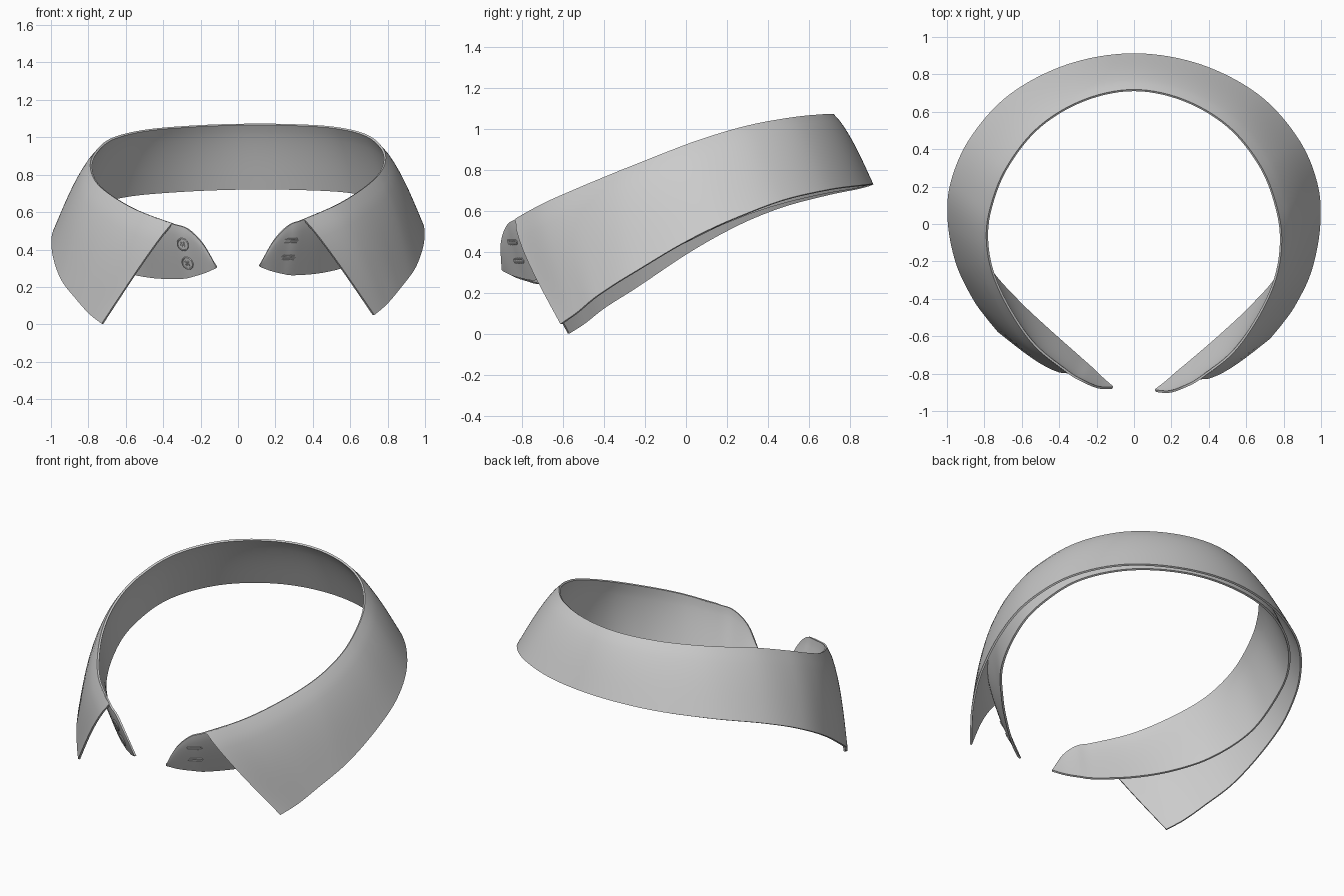
import bpy, bmesh, math
from mathutils import Vector, Matrix
from mathutils.bvhtree import BVHTree

if "Cube" in bpy.data.objects:
    bpy.data.objects.remove(bpy.data.objects["Cube"])

# Guide curves of the right half, from centre back to centre front
FOLD = [(0, .715, 1.068), (.27, .66, 1.062), (.51, .515, 1.043), (.68, .30, 1.0), (.765, .08, .928),
        (.785, -.1, .855), (.75, -.29, .775), (.655, -.49, .695), (.525, -.67, .62), (.35, -.81, .55)]
LEAF = [(0, .907, .728), (.35, .85, .717), (.66, .69, .69), (.87, .46, .632), (.975, .22, .535),
        (.99, 0, .42), (.945, -.23, .275), (.86, -.41, .16), (.79, -.51, .08), (.725, -.59, .026)]
STAND = [(0, .87, .722), (.32, .82, .715), (.605, .66, .693), (.80, .43, .64), (.875, .17, .55),
         (.865, -.03, .46), (.775, -.25, .375), (.625, -.425, .305), (.46, -.58, .265), (.30, -.72, .255)]
# Rounded tab of the stand, in front of the leaf
TAB_TOP = [(.27, -.855, .52), (.19, -.885, .44), (.115, -.885, .312)]
TAB_LOW = [(.23, -.78, .266), (.17, -.835, .283), (.115, -.88, .306)]
THICK = .012


def skew(p):
    """Slight left/right difference of the worn collar."""
    front = min(1, max(0, (.3 - p.y) / .6))
    return Vector((p.x, p.y - .018 * math.tanh(4 * p.x) * front, p.z + (.018 + .014 * front) * p.x))


def full_curve(half, steps=10):
    """Mirror a half curve and sample it as a Catmull-Rom spline."""
    right = [Vector(p) for p in half]
    pts = [Vector((-p.x, p.y, p.z)) for p in reversed(right[1:])] + right
    pts = [2 * pts[0] - pts[1]] + pts + [2 * pts[-1] - pts[-2]]
    out = []
    for i in range(1, len(pts) - 2):
        a, b, c, d = pts[i - 1:i + 3]
        for k in range(steps):
            t = k / steps
            out.append(.5 * (2 * b + (c - a) * t + (2 * a - 5 * b + 4 * c - d) * t * t
                             + (3 * b - a - 3 * c + d) * t ** 3))
    return out + [pts[-2]]


def add_object(name, bm, thickness=0):
    mesh = bpy.data.meshes.new(name)
    bmesh.ops.recalc_face_normals(bm, faces=bm.faces)
    bm.to_mesh(mesh)
    bm.free()
    ob = bpy.data.objects.new(name, mesh)
    bpy.context.collection.objects.link(ob)
    bpy.ops.object.select_all(action='DESELECT')
    ob.select_set(True)
    bpy.context.view_layer.objects.active = ob
    if thickness:
        mod = ob.modifiers.new("thickness", 'SOLIDIFY')
        mod.thickness = thickness
        mod.offset = 0
        bpy.ops.object.modifier_apply(modifier=mod.name)
    bpy.ops.object.shade_smooth_by_angle(angle=math.radians(40))
    return ob


def cloth_band(name, top, low, bulge, rows=10):
    """Cloth sheet between two guide curves, given thickness; returns a search tree."""
    bm = bmesh.new()
    cols = []
    for a, b in zip(full_curve(top), full_curve(low)):
        outward = Vector((a.x, a.y, 0)).normalized()
        col = []
        for r in range(rows + 1):
            t = r / rows
            p = a.lerp(b, t) + outward * bulge * (b - a).length * math.sin(math.pi * t ** .65)
            col.append(bm.verts.new(skew(p)))
        cols.append(col)
    for c, d in zip(cols, cols[1:]):
        for r in range(rows):
            bm.faces.new((c[r], d[r], d[r + 1], c[r + 1]))
    bm.normal_update()
    tree = BVHTree.FromBMesh(bm)
    add_object(name, bm, THICK)
    return tree


cloth_band("collar_leaf", FOLD, LEAF, .045)
stand = cloth_band("collar_stand", FOLD + TAB_TOP, STAND + TAB_LOW, .03)


def on_tab(x, z):
    """Frame on the outer face of the stand: local z outward, local x level."""
    hit, n, _, _ = stand.ray_cast(Vector((x, -2, z)), Vector((0, 1, 0)))
    if n.y > 0:
        n = -n
    side = Vector((0, 0, 1)).cross(n).normalized()
    m = Matrix((side, n.cross(side), n)).transposed().to_4x4()
    m.translation = hit + n * THICK / 2
    return m


def ring(bm, radius, tube, z=0, straight=0, seg=28, sides=6, centre=(0, 0)):
    """Round or slot-shaped ring."""
    loops = []
    for i in range(seg):
        a = 2 * math.pi * (i + .5) / seg
        shift = math.copysign(straight, math.cos(a))
        loops.append([bm.verts.new((centre[0] + (radius + tube * math.cos(b)) * math.cos(a) + shift,
                                    centre[1] + (radius + tube * math.cos(b)) * math.sin(a),
                                    z + tube * math.sin(b)))
                      for b in (2 * math.pi * j / sides for j in range(sides))])
    for i in range(seg):
        p, q = loops[i], loops[(i + 1) % seg]
        for j in range(sides):
            k = (j + 1) % sides
            bm.faces.new((p[j], q[j], q[k], p[k]))


def block(bm, loc, size, angle=0):
    bmesh.ops.create_cube(bm, matrix=Matrix.Translation(loc) @ Matrix.Rotation(angle, 4, 'Z')
                          @ Matrix.Diagonal((*size, 1)))


# Buttons: disc, raised rim, four eyelets and crossed thread
for n, (x, z) in enumerate([(-.29, .43), (-.265, .33)], 1):
    bm = bmesh.new()
    bmesh.ops.create_cone(bm, cap_ends=True, segments=32, radius1=.033, radius2=.033, depth=.008,
                          matrix=Matrix.Translation((0, 0, .002)))
    ring(bm, .032, .005, .004)
    for k in range(4):
        a = math.pi / 4 + k * math.pi / 2
        ring(bm, .005, .0018, .006, seg=10, sides=5, centre=(.011 * math.cos(a), .011 * math.sin(a)))
    for a in (math.pi / 4, -math.pi / 4):
        block(bm, (0, 0, .007), (.024, .004, .004), a)
    bm.transform(on_tab(x, z))
    add_object(f"button_{n}", bm)

# Buttonholes: slot-shaped edging with rows of stitches
for n, (x, z) in enumerate([(.28, .45), (.265, .36)], 1):
    bm = bmesh.new()
    ring(bm, .007, .003, straight=.036)
    for k in range(13):
        for s in (-1, 1):
            block(bm, (-.036 + .006 * k, s * .009, .001), (.003, .008, .006))
    bm.transform(on_tab(x, z))
    add_object(f"buttonhole_{n}", bm)
